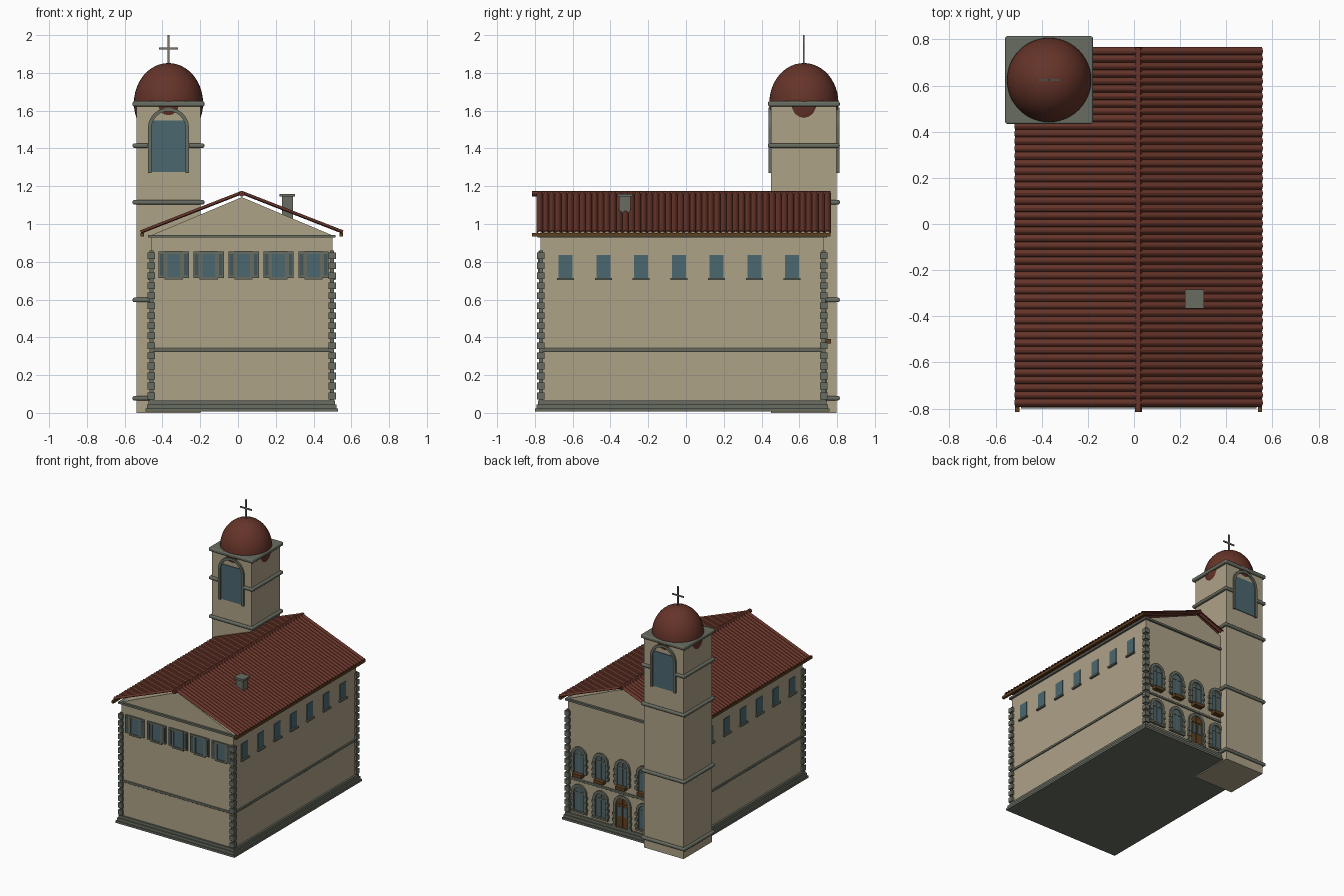
import bpy, bmesh, math
from mathutils import Vector

if "Cube" in bpy.data.objects:
    bpy.data.objects.remove(bpy.data.objects["Cube"])


def material(name, rgb):
    m = bpy.data.materials.new(name)
    m.use_nodes = True
    m.diffuse_color = (*rgb, 1)
    m.node_tree.nodes["Principled BSDF"].inputs["Base Color"].default_value = (*rgb, 1)
    return m


PLASTER = material("tan plaster", (0.42, 0.36, 0.245))
STONE = material("grey stone", (0.14, 0.152, 0.118))
TILE = material("red brown tile", (0.13, 0.034, 0.022))
GLASS = material("teal glass", (0.07, 0.135, 0.16))
WOOD = material("brown wood", (0.115, 0.053, 0.014))
SHUTTER = material("dark shutter", (0.06, 0.095, 0.105))
METAL = material("cross metal", (0.2, 0.18, 0.15))


def finish(name, bm, mat):
    bmesh.ops.recalc_face_normals(bm, faces=bm.faces)
    mesh = bpy.data.meshes.new(name)
    bm.to_mesh(mesh)
    bm.free()
    mesh.materials.append(mat)
    ob = bpy.data.objects.new(name, mesh)
    bpy.context.collection.objects.link(ob)
    return ob


def boxes(name, mat, spans, bevel=0):
    """One object from boxes, each given as x, y and z ranges."""
    bm = bmesh.new()
    for span in spans:
        verts = bmesh.ops.create_cube(bm, size=1)["verts"]
        for v in verts:
            v.co = Vector([(a + b) / 2 + c * (b - a) for (a, b), c in zip(span, v.co)])
    ob = finish(name, bm, mat)
    if bevel:
        mod = ob.modifiers.new("rounded edge", "BEVEL")
        mod.width, mod.segments = bevel, 3
    return ob


def prism(name, mat, outline, y0, y1):
    """Extrude an x-z outline along y."""
    bm = bmesh.new()
    face = bm.faces.new([bm.verts.new((x, y0, z)) for x, z in outline])
    out = bmesh.ops.extrude_face_region(bm, geom=[face])["geom"]
    bmesh.ops.translate(bm, vec=(0, y1 - y0, 0),
                        verts=[g for g in out if isinstance(g, bmesh.types.BMVert)])
    return finish(name, bm, mat)


def arch(cx, r, z0, spring, n=12):
    arc = [(cx + r * math.cos(math.pi * i / n), spring + r * math.sin(math.pi * i / n))
           for i in range(n + 1)]
    return [(cx + r, z0)] + arc + [(cx - r, z0)]


def arch_band(cx, r_out, r_in, z0, spring):
    return arch(cx, r_out, z0, spring) + arch(cx, r_in, z0, spring)[::-1]


def around(c, h):
    return (c - h, c + h)


# House body, with a gable at each end
X0, X1, Y0, Y1, XC = -0.46, 0.50, -0.77, 0.73, 0.02
prism("house_walls", PLASTER, [(X0, 0.03), (X1, 0.03), (X1, 0.94), (XC, 1.142), (X0, 0.94)], Y0, Y1)


def ring(grow, z0, z1):
    return ((X0 - grow, X1 + grow), (Y0 - grow, Y1 + grow), (z0, z1))


boxes("plinth_steps", STONE, [ring(0.03, 0.008, 0.024), ring(0.022, 0.024, 0.045), ring(0.014, 0.045, 0.065)])
boxes("string_course", STONE, [ring(0.008, 0.325, 0.343)], 0.004)
boxes("wall_cornice", STONE, [ring(0.016, 0.928, 0.943)])

# Corner quoins: a slim pier with larger blocks stacked on it
quoins = []
for x, sx in ((X0, 1), (X1, -1)):
    for y, sy in ((Y0, 1), (Y1, -1)):
        def corner(out, back, z0, z1):
            return (sorted((x - sx * out, x + sx * back)),
                    sorted((y - sy * out, y + sy * back)), (z0, z1))
        quoins.append(corner(0.008, 0.012, 0.06, 0.86))
        quoins += [corner(0.018, 0.02, 0.072 + 0.053 * i, 0.108 + 0.053 * i) for i in range(15)]
boxes("corner_quoins", STONE, quoins)

# Roof: ribbed sheets on both slopes
RIBS, STEPS, RY0, RY1 = 48, 6, -0.79, 0.765
for side, label in ((1, "left"), (-1, "right")):
    eave, ridge = Vector((XC + side * 0.533, 0, 0.952)), Vector((XC, 0, 1.16))
    normal = Vector((side * 0.208, 0, 0.533)).normalized()
    bm = bmesh.new()
    previous = None
    for k in range(RIBS * STEPS + 1):
        lift = normal * 0.012 * math.sin(math.pi * (k % STEPS) / STEPS)
        along = Vector((0, RY0 + (RY1 - RY0) * k / (RIBS * STEPS), 0))
        row = [bm.verts.new(p + lift + along) for p in (eave, ridge)]
        if previous:
            bm.faces.new((previous[0], row[0], row[1], previous[1]))
        previous = row
    roof = finish(label + "_roof_tiles", bm, TILE)
    mod = roof.modifiers.new("thickness", "SOLIDIFY")
    mod.thickness, mod.offset = 0.006, 0
    boxes(label + "_eave_board", WOOD,
          [(around(XC + side * 0.526, 0.009), (-0.815, RY1), (0.933, 0.952))])

bpy.ops.mesh.primitive_cylinder_add(vertices=12, radius=0.015, depth=1.58,
                                    location=(XC, -0.025, 1.16), rotation=(math.pi / 2, 0, 0))
bpy.context.object.name = "roof_ridge"
bpy.context.object.data.materials.append(TILE)
bpy.ops.object.shade_smooth_by_angle()

boxes("chimney", STONE, [(around(0.262, 0.029), around(-0.325, 0.03), (1.03, 1.148)),
                         (around(0.262, 0.041), around(-0.325, 0.041), (1.145, 1.16))])

# Front windows with open shutters
COLUMNS = [-0.34 + 0.185 * i for i in range(5)]
frames, panes, shutters, slats = [], [], [], []
for cx in COLUMNS:
    for s in (-1, 1):
        frames.append((around(cx + s * 0.041, 0.007), (Y0 - 0.012, Y0), (0.708, 0.855)))
        shutters.append((around(cx + s * 0.064, 0.016), (Y0 - 0.01, Y0), (0.715, 0.855)))
        slats.append((around(cx + s * 0.064, 0.01), (Y0 - 0.013, Y0), (0.728, 0.842)))
    for z in (0.712, 0.849):
        frames.append((around(cx, 0.048), (Y0 - 0.012, Y0), around(z, 0.007)))
    panes.append((around(cx, 0.036), (Y0 - 0.005, Y0), (0.712, 0.85)))
boxes("front_window_frames", STONE, frames)
boxes("front_window_panes", GLASS, panes)
boxes("front_shutters", STONE, shutters)
boxes("front_shutter_panels", SHUTTER, slats)

# Side windows with sills
for wall, s, label in ((X1, 1, "left"), (X0, -1, "right")):
    rows = [-0.638 + 0.2 * i for i in range(7)]
    boxes(label + "_window_panes", GLASS,
          [(sorted((wall, wall + s * 0.005)), around(y, 0.037), (0.715, 0.835)) for y in rows])
    boxes(label + "_window_sills", STONE,
          [(sorted((wall, wall + s * 0.016)), around(y, 0.045), (0.703, 0.715)) for y in rows])


# Arched windows and door on the back wall
def arched_window(label, cx, z0, spring, mat, r=0.046):
    prism(label + "_panel", mat, arch(cx, r, z0, spring), Y1, Y1 + 0.005)
    prism(label + "_surround", STONE, arch_band(cx, r + 0.018, r - 0.004, z0, spring), Y1, Y1 + 0.014)
    blocks = [(around(cx + s * (r + 0.013), 0.012), (Y1, Y1 + 0.017), around(z0 + 0.02 + 0.045 * i, 0.011))
              for s in (-1, 1) for i in range(3)]
    boxes(label + "_blocks", STONE, blocks)
    bars = [(around(cx, 0.004), (Y1, Y1 + 0.009), (z0, spring + r)),
            (around(cx, r), (Y1, Y1 + 0.009), around(spring, 0.004))]
    boxes(label + "_bars", WOOD if mat is WOOD else STONE, bars)


for i, cx in enumerate(COLUMNS[1:]):
    arched_window(f"upper_window_{i + 1}", cx, 0.39, 0.53, GLASS)
    boxes(f"window_box_{i + 1}", WOOD, [(around(cx, 0.04), (Y1, Y1 + 0.038), (0.368, 0.392))])
    if i == 1:
        arched_window("back_door", cx, 0.05, 0.243, WOOD, 0.055)
        boxes("door_lights", GLASS, [(around(cx + s * 0.023, 0.012), (Y1, Y1 + 0.008), (0.15, 0.225)) for s in (-1, 1)])
    else:
        arched_window(f"lower_window_{i + 1}", cx, 0.1, 0.24, GLASS)
        boxes(f"lower_sill_{i + 1}", STONE, [(around(cx, 0.068), (Y1, Y1 + 0.02), (0.086, 0.1))])

# Bell tower
TX, TY, HX, HY, R = -0.368, 0.624, 0.17, 0.174, 0.19
boxes("tower_walls", PLASTER, [(around(TX, HX), around(TY, HY), (0, 1.635))])
boxes("tower_bands", STONE, [(around(TX, R), around(TY, R), around(z, 0.012)) for z in (0.078, 0.598, 1.115)], 0.009)
boxes("tower_window_band", STONE,
      [(around(TX + s * 0.148, 0.042), around(TY, R), around(1.415, 0.012)) for s in (-1, 1)], 0.009)
boxes("tower_cornice", STONE, [(around(TX, R), around(TY, R), (1.622, 1.65))], 0.009)
for s, label in ((-1, "front"), (1, "back")):
    wall = TY + s * HY
    prism(f"tower_{label}_surround", STONE, arch_band(TX, 0.109, 0.09, 1.27, 1.507), wall, wall + s * 0.014)
    boxes(f"tower_{label}_pane", GLASS, [(around(TX, 0.092), sorted((wall, wall + s * 0.005)), (1.275, 1.547))])

# Dome, swelling slightly through the upper walls
bpy.ops.mesh.primitive_uv_sphere_add(segments=48, ring_count=24, radius=1, location=(TX, TY, 1.64))
dome = bpy.context.object
dome.name, dome.scale = "tower_dome", (0.183, 0.183, 0.212)
dome.data.materials.append(TILE)
bpy.ops.object.shade_smooth()

boxes("dome_cross", METAL, [(around(TX, 0.005), around(TY, 0.004), (1.84, 2.0)),
                            (around(TX, 0.05), around(TY, 0.004), around(1.93, 0.005))])
